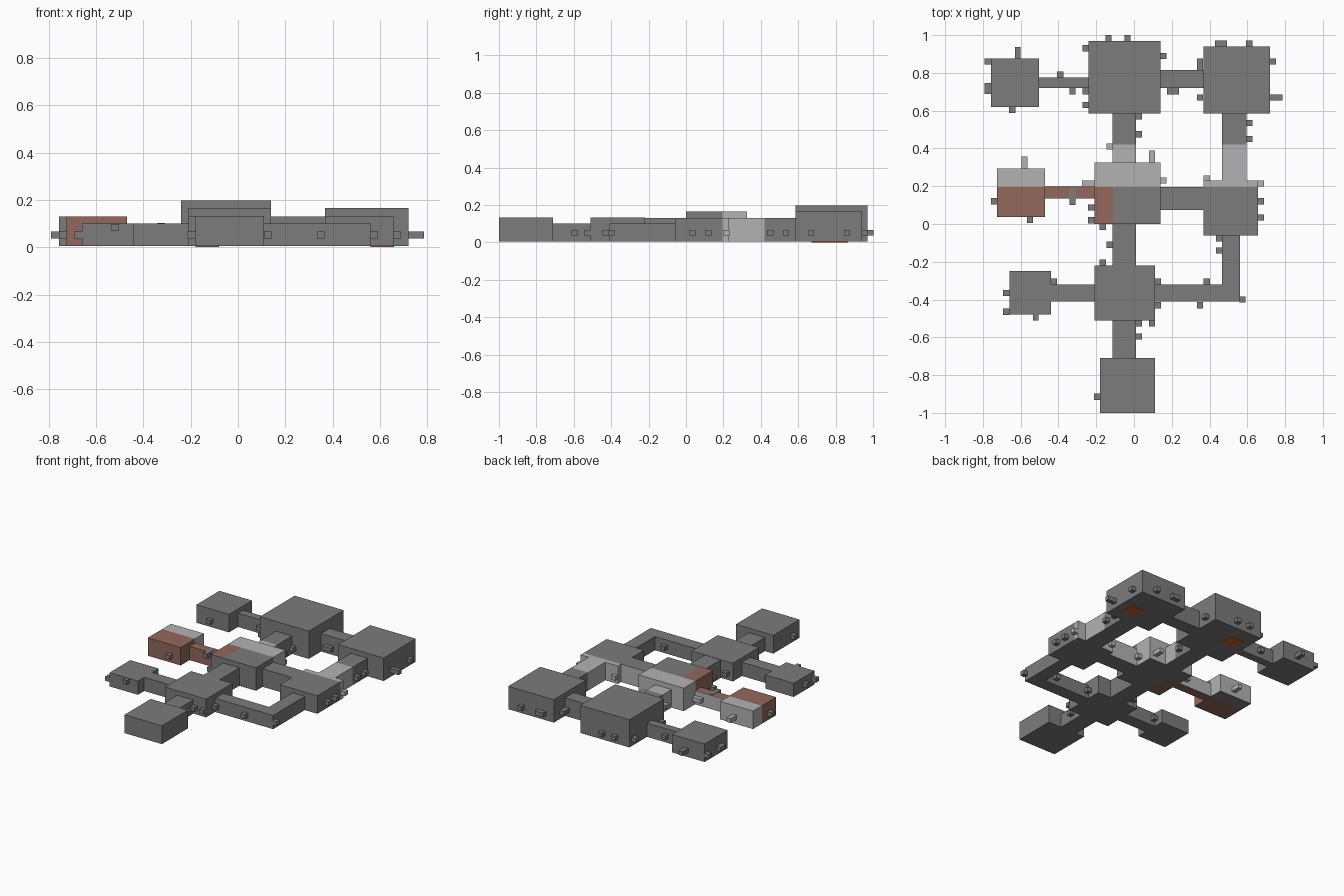
import bpy, bmesh
from mathutils import Vector, Matrix

if "Cube" in bpy.data.objects:
    bpy.data.objects.remove(bpy.data.objects["Cube"])

BASE = 0.004  # floor level, just above the hatch plates


def material(name, rgb):
    m = bpy.data.materials.new(name)
    m.diffuse_color = (*rgb, 1)
    m.use_nodes = True
    m.node_tree.nodes["Principled BSDF"].inputs["Base Color"].default_value = m.diffuse_color
    return m


STONE = material("grey_stone", (0.2, 0.2, 0.2))
PALE = material("pale_stone", (0.45, 0.45, 0.45))
CLAY = material("clay_brown", (0.29, 0.14, 0.11))
HATCH = material("hatch_orange", (0.55, 0.13, 0.02))


def add_box(bm, x0, x1, y0, y1, z0, z1):
    size = Vector((x1 - x0, y1 - y0, z1 - z0))
    mid = Vector((x0 + x1, y0 + y1, z0 + z1)) / 2
    bmesh.ops.create_cube(bm, size=1, matrix=Matrix.Translation(mid) @ Matrix.Diagonal((*size, 1)))


def finish(bm, name, mats):
    me = bpy.data.meshes.new(name)
    bm.to_mesh(me)
    bm.free()
    for m in mats:
        me.materials.append(m)
    ob = bpy.data.objects.new(name, me)
    bpy.context.collection.objects.link(ob)
    return ob


def block(name, x0, x1, y0, y1, h):
    """Room or corridor, split along the zone borders and coloured by zone."""
    bm = bmesh.new()
    add_box(bm, x0, x1, y0, y1, BASE, h)
    for co, no in (((0, .195, 0), (0, 1, 0)), ((0, .42, 0), (0, 1, 0)), ((-.11, 0, 0), (1, 0, 0))):
        bmesh.ops.bisect_plane(bm, geom=bm.verts[:] + bm.edges[:] + bm.faces[:],
                               plane_co=co, plane_no=no)
    bm.normal_update()
    for f in bm.faces:
        c = f.calc_center_median()
        if .195 < c.y < .42 and f.normal.z > -.5:
            f.material_index = 1
        elif .02 < c.y < .195 and c.x < -.11:
            f.material_index = 2
    finish(bm, name, [STONE, PALE, CLAY])


# Rooms
block("room_back_left", -.757, -.504, .62, .875, .13)
block("room_back_middle", -.24, .14, .585, .97, .198)
block("room_back_right", .367, .72, .585, .94, .165)
block("room_centre", -.21, .14, 0, .325, .165)
block("room_right", .367, .657, -.06, .23, .13)
block("room_left", -.725, -.47, .037, .293, .13)
block("room_front_left", -.66, -.44, -.48, -.25, .1)
block("room_front_middle", -.21, .11, -.51, -.22, .132)
block("room_entrance", -.18, .11, -1, -.71, .132)

# Corridors
block("corridor_back_left", -.504, -.24, .72, .775, .1)
block("corridor_back_right", .14, .367, .72, .815, .13)
block("corridor_back_centre", -.115, .01, .325, .585, .13)
block("corridor_right_back", .465, .595, .23, .585, .13)
block("corridor_centre_right", .14, .367, .073, .195, .13)
block("corridor_centre_left", -.47, -.21, .135, .2, .1)
block("corridor_centre_front", -.115, .01, -.22, 0, .13)
block("corridor_front_left", -.44, -.21, -.41, -.32, .1)
block("corridor_front_right", .11, .56, -.41, -.32, .1)
block("corridor_right_front", .465, .56, -.32, -.06, .1)
block("corridor_entrance", -.115, .01, -.71, -.51, .1)

# Small square pegs on the outer walls, by centre
pegs = [(-.774, .86), (-.774, .73), (-.774, .705), (-.645, .605),
        (-.39, .79), (-.325, .703), (-.257, .93), (-.257, .63), (-.257, .703),
        (-.135, .985), (-.035, .985), (.156, .89), (.19, .703), (.222, .703),
        (.35, .86), (.35, .67), (.35, .83), (.445, .955), (.475, .955), (.61, .955),
        (.735, .86), (.61, .535), (.61, .45), (.025, .57), (.025, .475), (-.13, .41),
        (.156, .23), (-.226, .087), (-.226, .02), (-.165, -.015), (.385, .24),
        (.673, .215), (.673, .12), (.673, .035), (.45, -.075), (.45, -.14),
        (-.13, -.11), (-.165, -.205), (.126, -.305), (.126, -.43),
        (.025, -.525), (.095, -.525), (.025, -.595), (-.196, -.915),
        (.385, -.305), (.35, -.43), (.575, -.4), (-.676, -.365), (-.676, -.465),
        (-.425, -.305), (-.741, .12), (-.55, .022)]
bm = bmesh.new()
for x, y in pegs:
    add_box(bm, x - .0165, x + .0165, y - .0165, y + .0165, .036, .066)
# Longer pegs
for x0, x1, y0, y1 in ((-.631, -.6, .87, .938), (.715, .787, .655, .685), (.08, .11, .32, .388),
                       (-.274, -.2, .2, .23), (-.596, -.565, .29, .357)):
    add_box(bm, x0, x1, y0, y1, .036, .066)
# High pegs, including the band crossing the left corridor
add_box(bm, -.535, -.505, -.512, -.475, .068, .098)
add_box(bm, -.341, -.309, .1, .194, .07, .103)
for f in bm.faces:
    if .195 < f.calc_center_median().y < .42:
        f.material_index = 1
finish(bm, "wall_pegs", [STONE, PALE])

# Floor hatches under the two large back rooms
bm = bmesh.new()
add_box(bm, -.18, -.08, .765, .867, 0, .006)
add_box(bm, .56, .66, .67, .77, 0, .006)
finish(bm, "floor_hatches", [HATCH])
